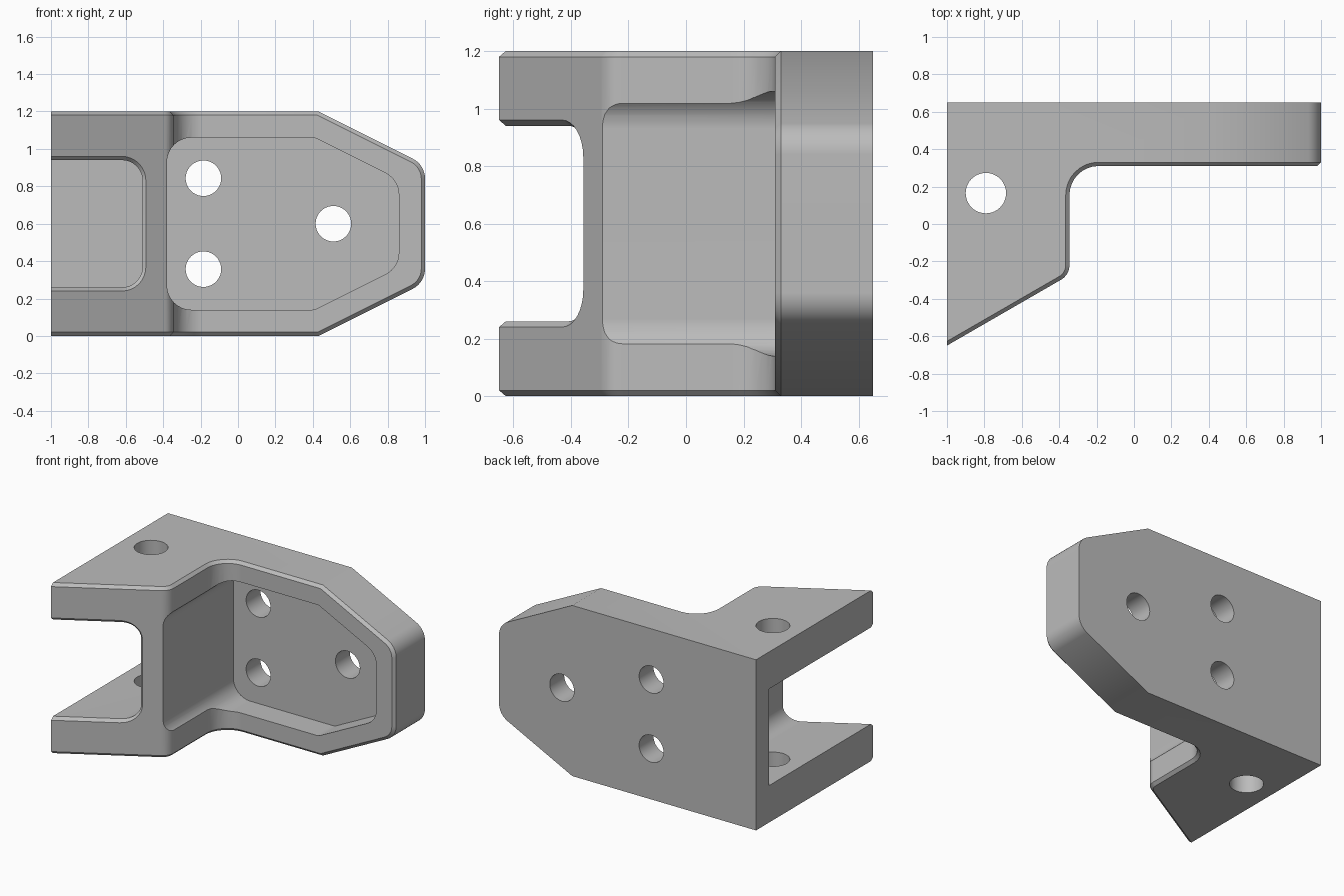
import bpy, bmesh, math
from mathutils import Vector

cube = bpy.data.objects.get("Cube")
if cube:
    bpy.data.objects.remove(cube, do_unlink=True)

steel = bpy.data.materials.new("plain_grey_metal")
steel.use_nodes = True
GREY = (0.5, 0.5, 0.5, 1)
steel.diffuse_color = GREY
steel.node_tree.nodes["Principled BSDF"].inputs["Base Color"].default_value = GREY


def rounded(corners, steps=8):
    """Outline from (u, v, radius) corners, each rounded with an arc."""
    out = []
    for i, (u, v, r) in enumerate(corners):
        p = Vector((u, v))
        if r == 0:
            out.append(p)
            continue
        a = (Vector(corners[i - 1][:2]) - p).normalized()
        b = (Vector(corners[(i + 1) % len(corners)][:2]) - p).normalized()
        half = a.angle(b) / 2
        centre = p + (a + b).normalized() * r / math.sin(half)
        start = p + a * r / math.tan(half) - centre
        end = p + b * r / math.tan(half) - centre
        sweep = start.angle(end)
        for k in range(steps + 1):
            t = k / steps
            out.append(centre + (start * math.sin((1 - t) * sweep)
                                 + end * math.sin(t * sweep)) / math.sin(sweep))
    return out


def circle(u, v, r, n=40):
    return [Vector((u + r * math.cos(k * math.tau / n),
                    v + r * math.sin(k * math.tau / n))) for k in range(n)]


def prism(name, outline, lo, hi, axis):
    """Solid made by extruding an outline along y or z."""
    place = (lambda p, d: (p.x, d, p.y)) if axis == "y" else (lambda p, d: (p.x, p.y, d))
    bm = bmesh.new()
    rings = [[bm.verts.new(place(p, d)) for p in outline] for d in (lo, hi)]
    for ring in rings:
        bm.faces.new(ring)
    for i in range(len(outline)):
        bm.faces.new((rings[0][i - 1], rings[0][i], rings[1][i], rings[1][i - 1]))
    bmesh.ops.recalc_face_normals(bm, faces=bm.faces)
    mesh = bpy.data.meshes.new(name)
    bm.to_mesh(mesh)
    bm.free()
    mesh.materials.append(steel)
    obj = bpy.data.objects.new(name, mesh)
    bpy.context.collection.objects.link(obj)
    return obj


def combine(obj, tool, operation="DIFFERENCE"):
    mod = obj.modifiers.new("cut", "BOOLEAN")
    mod.operation, mod.object, mod.solver = operation, tool, "EXACT"
    bpy.context.view_layer.update()
    graph = bpy.context.evaluated_depsgraph_get()
    mesh = bpy.data.meshes.new_from_object(obj.evaluated_get(graph))
    obj.modifiers.clear()
    obj.data = mesh
    bpy.data.objects.remove(tool, do_unlink=True)


H = 1.2
MID = H / 2


def mirrored(upper):
    """Close an upper half outline with its reflection about mid height."""
    return upper + [(u, H - v, r) for u, v, r in reversed(upper)]


# Stepped body seen from above, trimmed to the tapered end
bracket = prism("bracket_body", rounded([
    (-1, 0.65, 0), (-1, -0.65, 0), (-0.345, -0.272, 0.09), (-0.345, 0.31, 0.155),
    (1, 0.31, 0), (1, 0.65, 0)]), 0, H, "z")
taper = rounded(mirrored([(-1.5, H + 0.3, 0), (-0.17, H + 0.3, 0), (1, 0.915, 0.12)]))
combine(bracket, prism("taper_tool", taper, -2, 2, "y"), "INTERSECT")

# Side slot, open at the front and the end
slot = rounded(mirrored([(-1.5, 0.94, 0), (-0.51, 0.94, 0.11)]))
combine(bracket, prism("slot_tool", slot, -2, 0.505, "y"))

# Chamfer along the whole front rim and the slot mouth
bm = bmesh.new()
bm.from_mesh(bracket.data)
bmesh.ops.remove_doubles(bm, verts=bm.verts, dist=0.0001)
bmesh.ops.dissolve_limit(bm, angle_limit=0.01, verts=bm.verts, edges=bm.edges)
bm.normal_update()


def is_front(f):
    c = f.calc_center_median()
    return abs(f.normal.z) < 0.01 and f.normal.x > -0.5 and c.y < 0.4 and c.x < 0.95


def is_side(f):
    c = f.calc_center_median()
    slot_end = f.normal.x < -0.5 and -0.6 < c.x < -0.4
    return abs(f.normal.y) < 0.01 and (abs(f.normal.z) > 0.05 or c.x > 0.95 or slot_end)


rim = []
for e in bm.edges:
    if len(e.link_faces) == 2 and e.is_convex:
        a, b = e.link_faces
        if (is_front(a) and is_side(b)) or (is_front(b) and is_side(a)):
            if a.normal.angle(b.normal) > 0.5:
                rim.append(e)
bmesh.ops.bevel(bm, geom=rim, offset=0.02, offset_type="OFFSET", segments=1,
                profile=0.5, affect="EDGES", clamp_overlap=False)
bm.to_mesh(bracket.data)
bm.free()

# Pocket sunk into the plate and grazing the wall beside it
pocket = rounded(mirrored([(-0.38, 1.06, 0.13), (0.41, 1.06, 0.06), (0.86, 0.835, 0.13)]))
combine(bracket, prism("pocket_tool", pocket, -2, 0.49, "y"))

# Three plate holes and one vertical pin hole
for x, z in ((-0.185, 0.843), (-0.185, 0.357), (0.51, MID)):
    combine(bracket, prism("bolt_tool", circle(x, z, 0.095), 0.3, 1, "y"))
combine(bracket, prism("pin_tool", circle(-0.792, 0.165, 0.108), -1, 2, "z"))

# Smooth arcs, crisp edges
bpy.ops.object.select_all(action="DESELECT")
bracket.select_set(True)
bpy.context.view_layer.objects.active = bracket
bpy.ops.object.shade_smooth_by_angle(angle=math.radians(28))
weighted = bracket.modifiers.new("weighted_normals", "WEIGHTED_NORMAL")
weighted.keep_sharp = True
